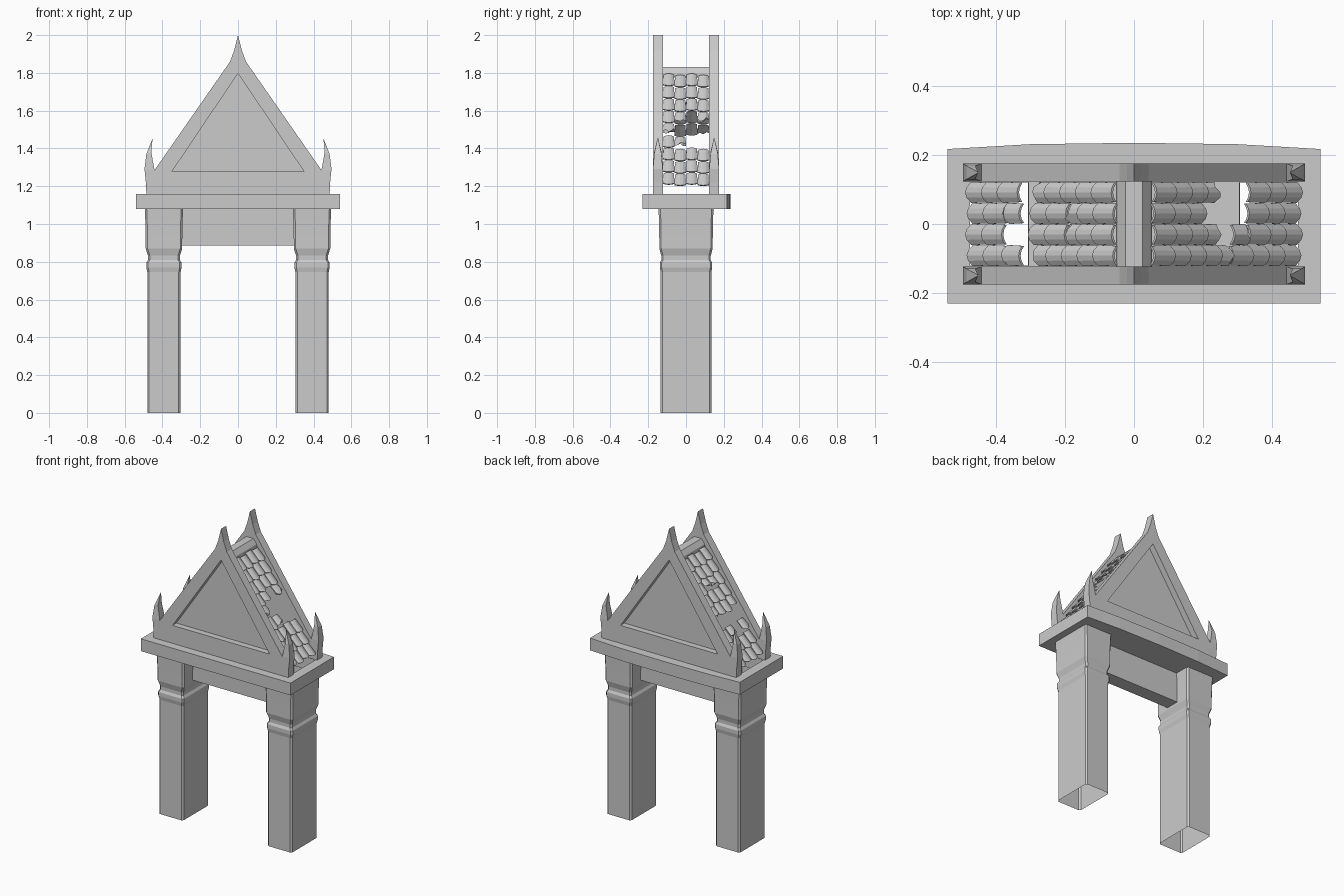
import bpy, bmesh, random
from mathutils import Vector

if "Cube" in bpy.data.objects:
    bpy.data.objects.remove(bpy.data.objects["Cube"])

random.seed(4)


def make_object(name, bm):
    bmesh.ops.recalc_face_normals(bm, faces=bm.faces[:])
    me = bpy.data.meshes.new(name)
    bm.to_mesh(me)
    bm.free()
    ob = bpy.data.objects.new(name, me)
    bpy.context.collection.objects.link(ob)
    return ob


def prism(name, pts, lo, hi, axis):
    """Extrude a 2D outline: axis 'y' uses (x, z) points, axis 'z' uses (x, y)."""
    bm = bmesh.new()

    def put(p, t):
        return (p[0], t, p[1]) if axis == 'y' else (p[0], p[1], t)
    a = [bm.verts.new(put(p, lo)) for p in pts]
    b = [bm.verts.new(put(p, hi)) for p in pts]
    bm.faces.new(a)
    bm.faces.new(b)
    for i in range(len(pts)):
        j = (i + 1) % len(pts)
        bm.faces.new((a[i], a[j], b[j], b[i]))
    return make_object(name, bm)


def rect(x0, x1, y0, y1):
    return [(x0, y0), (x1, y0), (x1, y1), (x0, y1)]


def cut(ob, cutter):
    m = ob.modifiers.new("cut", 'BOOLEAN')
    m.operation = 'DIFFERENCE'
    m.solver = 'EXACT'
    m.object = cutter
    bpy.context.view_layer.objects.active = ob
    bpy.ops.object.modifier_apply(modifier=m.name)
    bpy.data.objects.remove(cutter)


# pillars: hollow chamfered rectangles lofted through a moulding profile
PROFILE = [(0, 0), (0.745, 0), (0.77, 0.008), (0.795, 0.008), (0.81, -0.005),
           (0.832, -0.005), (0.87, 0.012), (0.95, 0.013), (1.03, 0.016), (1.08, 0.019)]


def pillar(name, cx):
    bm = bmesh.new()
    rings = []
    for z, o in PROFILE:
        hx, hy, c = 0.088 + o * 0.7, 0.134 + o * 0.6, 0.01
        ring = []
        for sx, sy in ((1, 1), (-1, 1), (-1, -1), (1, -1)):
            pair = [(sx * hx, sy * (hy - c)), (sx * (hx - c), sy * hy)]
            if sx * sy < 0:
                pair.reverse()
            ring += [bm.verts.new((cx + x, y, z)) for x, y in pair]
        rings.append(ring)
    for a, b in zip(rings, rings[1:]):
        for i in range(8):
            j = (i + 1) % 8
            bm.faces.new((a[i], a[j], b[j], b[i]))
    make_object(name, bm)


for side, s in (("left", -1), ("right", 1)):
    pillar(side + "_pillar", s * 0.392)

# cross beam between the pillars
prism("cross_beam", rect(-0.305, 0.305, -0.045, 0.045), 0.885, 1.082, 'z')

# cornice plate with slightly bowed back, open above the hollow pillars
plate = prism("cornice_plate", [(-0.54, -0.23), (0.54, -0.23), (0.54, 0.217), (0.3, 0.231),
                                (0, 0.235), (-0.3, 0.231), (-0.54, 0.217)], 1.08, 1.16, 'z')
for s in (-1, 1):
    cut(plate, prism("cutter", rect(s * 0.39 - 0.085, s * 0.39 + 0.085, -0.12, 0.12), 1, 1.3, 'z'))

# gables with spire, corner horns and recessed triangle
HALF = [(0.485, 1.16), (0.488, 1.22), (0.495, 1.29), (0.485, 1.37), (0.452, 1.455),
        (0.459, 1.38), (0.442, 1.285), (0.042, 1.86), (0.02, 1.92)]
outline = HALF + [(0, 2.0)] + [(-x, z) for x, z in reversed(HALF)]
for name, yc, face in (("front_gable", -0.149, -1), ("back_gable", 0.149, 1)):
    g = prism(name, outline, yc - 0.026, yc + 0.026, 'y')
    # horns taper to a point in depth
    for v in g.data.vertices:
        if abs(v.co.x) > 0.448 and v.co.z > 1.36:
            k = 0.05 if v.co.z > 1.42 else 0.75
            v.co.y = yc + (v.co.y - yc) * k
    bm = bmesh.new()
    bm.from_mesh(g.data)
    bmesh.ops.triangulate(bm, faces=[f for f in bm.faces if len(f.verts) > 4])
    bm.to_mesh(g.data)
    bm.free()
    outer = yc + face * 0.026
    y0, y1 = sorted((outer - face * 0.04, outer + face * 0.05))
    cut(g, prism("cutter", [(-0.35, 1.277), (0.35, 1.277), (0, 1.797)], y0, y1, 'y'))

# ridge cap
prism("ridge_cap", [(-0.052, 1.775), (-0.048, 1.8), (-0.025, 1.83), (0.025, 1.83),
                    (0.048, 1.8), (0.052, 1.775)], -0.124, 0.124, 'y')

# roof tiles: arched, scalloped, overlapping, with missing and broken ones
ROWS, COLS, STEP, WID = 9, 4, 0.0795, 0.061
DOWN = Vector((0.41, 0, -0.59)).normalized()
NORM = Vector((0.59, 0, 0.41)).normalized()
TOP = Vector((0.052, 0, 1.79))
MISSING = {1: {(1, 4), (2, 4), (3, 4), (3, 5), (2, 3), (2, 5)},
           -1: {(0, 5), (1, 5), (2, 5), (3, 5), (1, 6)}}
BROKEN = {1: {(1, 5), (1, 3), (0, 4), (3, 3)},
          -1: {(0, 4), (0, 6), (2, 6), (3, 4), (1, 2), (2, 2)}}


def tile(bm, s, col, row):
    yc = (col - 1.5) * WID
    start = row * STEP + (0.008 if col % 2 else 0)
    broken = (col, row) in BROKEN[s]
    upper, lower = [], []
    for lift in (0, -0.007):
        for end, store in ((0, upper), (1, lower)):
            for i in range(5):
                t = i / 2 - 1
                bulge = 1 - t * t
                along = start
                if end:
                    along += 0.072 + 0.014 * bulge
                    if broken:
                        along -= random.uniform(0.01, 0.04)
                h = lift + 0.012 * bulge + 0.013 * end
                p = TOP + DOWN * along + NORM * h
                w = WID * (0.5 if end else 0.46)
                store.append(bm.verts.new((s * p.x, yc + t * w, p.z)))
    # outer skin, underside, ends and sides
    for i in range(4):
        bm.faces.new((upper[i], upper[i + 1], lower[i + 1], lower[i]))
        bm.faces.new((upper[i + 5], upper[i + 6], lower[i + 6], lower[i + 5]))
        bm.faces.new((upper[i], upper[i + 1], upper[i + 6], upper[i + 5]))
        bm.faces.new((lower[i], lower[i + 1], lower[i + 6], lower[i + 5]))
    for i in (0, 4):
        bm.faces.new((upper[i], lower[i], lower[i + 5], upper[i + 5]))


for name, s in (("left_roof_tiles", -1), ("right_roof_tiles", 1)):
    bm = bmesh.new()
    for col in range(COLS):
        for row in range(ROWS):
            if (col, row) not in MISSING[s]:
                tile(bm, s, col, row)
    make_object(name, bm)
